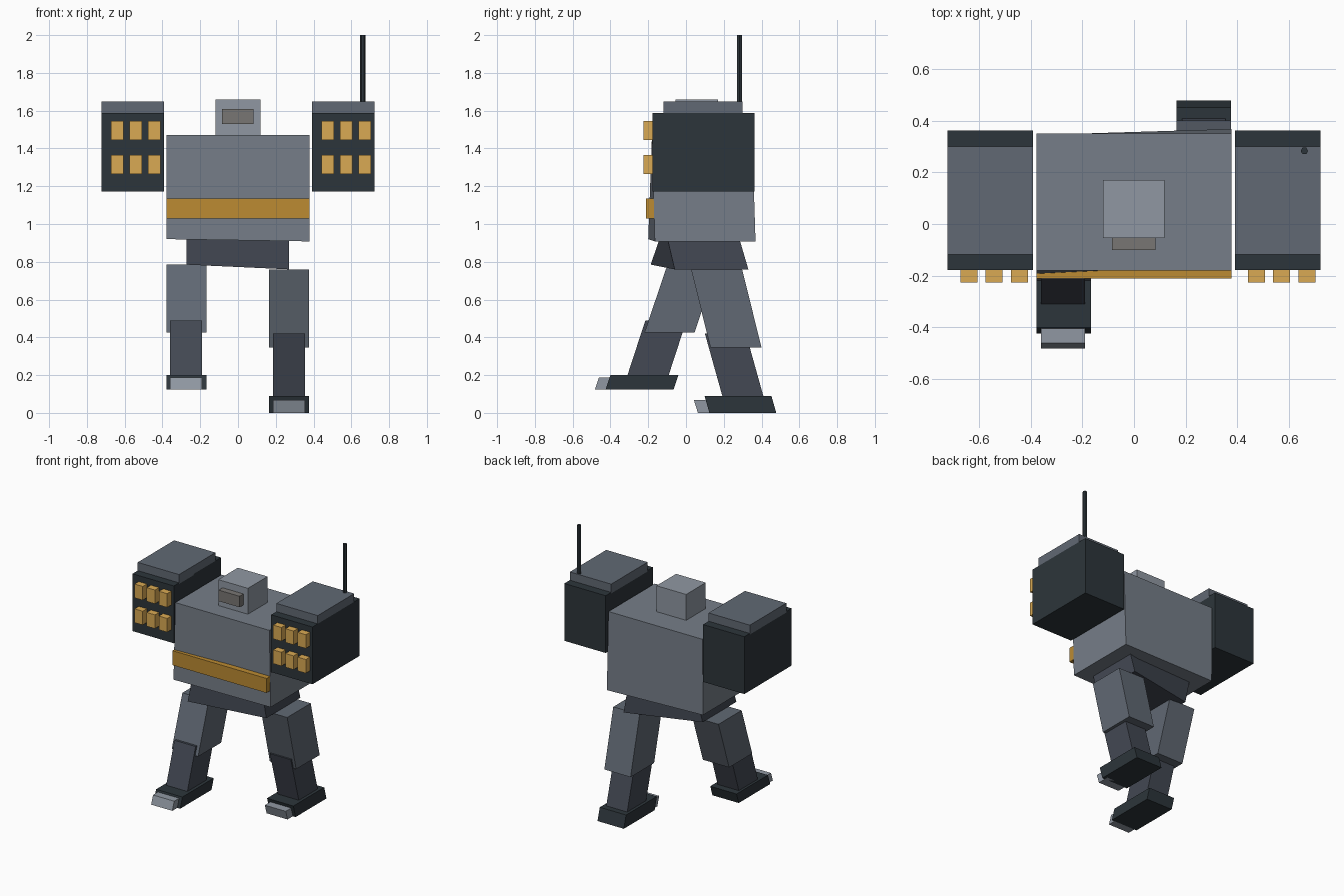
import bpy, bmesh
from math import pi

if "Cube" in bpy.data.objects:
    bpy.data.objects.remove(bpy.data.objects["Cube"])


def paint(name, r, g, b):
    m = bpy.data.materials.new(name)
    m.diffuse_color = (r ** 2.2, g ** 2.2, b ** 2.2, 1)
    m.use_nodes = True
    m.node_tree.nodes["Principled BSDF"].inputs["Base Color"].default_value = m.diffuse_color
    return m


armour = paint("armour", 0.46, 0.49, 0.53)
plate = paint("plate", 0.38, 0.41, 0.45)
joint = paint("joint", 0.27, 0.29, 0.33)
dark = paint("dark", 0.19, 0.22, 0.24)
light = paint("light", 0.56, 0.59, 0.63)
amber = paint("amber", 0.85, 0.66, 0.33)
stripe = paint("stripe", 0.73, 0.54, 0.21)
glass = paint("glass", 0.47, 0.46, 0.45)


def finish(name, bm, mat):
    bmesh.ops.recalc_face_normals(bm, faces=bm.faces)
    me = bpy.data.meshes.new(name)
    bm.to_mesh(me)
    bm.free()
    me.materials.append(mat)
    ob = bpy.data.objects.new(name, me)
    bpy.context.collection.objects.link(ob)
    return ob


def block(name, mat, x, z, bottom, top, bottom_r=None, top_r=None, z_r=None):
    """Six-sided block. bottom/top are y ranges; the _r ones override the +x side."""
    bm = bmesh.new()
    bmesh.ops.create_cube(bm, size=1)
    for v in bm.verts:
        right, back, up = (int(c > 0) for c in v.co)
        lo = (bottom_r or bottom) if right else bottom
        hi = (top_r or top) if right else top
        zz = (z_r or z) if right else z
        v.co = (x[right], (hi if up else lo)[back], zz[up])
    return finish(name, bm, mat)


def box(name, mat, x, y, z):
    return block(name, mat, x, z, y, y)


# Torso, twisted slightly at its lower edge by the stride
block("torso", armour, (-0.378, 0.378), (0.92, 1.472), (-0.2, 0.345), (-0.18, 0.35),
      bottom_r=(-0.165, 0.368), z_r=(0.908, 1.472))
box("chest_stripe", stripe, (-0.378, 0.378), (-0.212, -0.17), (1.03, 1.135))

# Head and visor
box("head", light, (-0.12, 0.118), (-0.055, 0.17), (1.46, 1.66))
box("visor", glass, (-0.086, 0.083), (-0.1, -0.05), (1.53, 1.61))

# Twisted hips
block("hips", joint, (-0.273, 0.27), (0.785, 0.93), (-0.187, 0.2), (-0.137, 0.245),
      bottom_r=(-0.06, 0.33), top_r=(-0.1, 0.28), z_r=(0.76, 0.93))

# Shoulder launcher pods with caps and rocket tips
for side, x0 in (("left", -0.723), ("right", 0.391)):
    x = (x0, x0 + 0.332)
    box(side + "_pod", dark, x, (-0.178, 0.363), (1.172, 1.588))
    box(side + "_pod_cap", plate, x, (-0.118, 0.3), (1.58, 1.648))
    for row, z0 in enumerate((1.265, 1.445)):
        for col in range(3):
            xm = x0 + 0.05 + 0.098 * col
            box(f"{side}_rocket_{row}_{col}", amber, (xm, xm + 0.066),
                (-0.226, -0.17), (z0, z0 + 0.1))

# Legs: right one trails on the ground, left one steps forward
block("right_thigh", plate, (0.165, 0.376), (0.345, 0.76), (0.13, 0.4), (0.027, 0.297))
block("right_shin", joint, (0.186, 0.354), (0.08, 0.42), (0.195, 0.412), (0.1, 0.317))
block("right_foot", dark, (0.165, 0.376), (0, 0.09), (0.124, 0.478), (0.098, 0.452))
block("right_toe", light, (0.186, 0.354), (0, 0.067), (0.063, 0.15), (0.042, 0.13))

block("left_thigh", plate, (-0.378, -0.167), (0.425, 0.785), (-0.22, 0.045), (-0.098, 0.167))
block("left_shin", joint, (-0.36, -0.19), (0.19, 0.49), (-0.313, -0.095), (-0.215, 0.003))
block("left_foot", dark, (-0.378, -0.167), (0.125, 0.2), (-0.425, -0.065), (-0.4, -0.04))
block("left_toe", light, (-0.36, -0.19), (0.125, 0.187), (-0.482, -0.39), (-0.461, -0.37))

# Antenna rod
bm = bmesh.new()
bmesh.ops.create_cone(bm, cap_ends=True, segments=6, radius1=0.0145, radius2=0.0145, depth=0.42)
rod = finish("antenna", bm, dark)
rod.location = (0.66, 0.283, 1.79)
rod.rotation_euler.z = pi / 2
